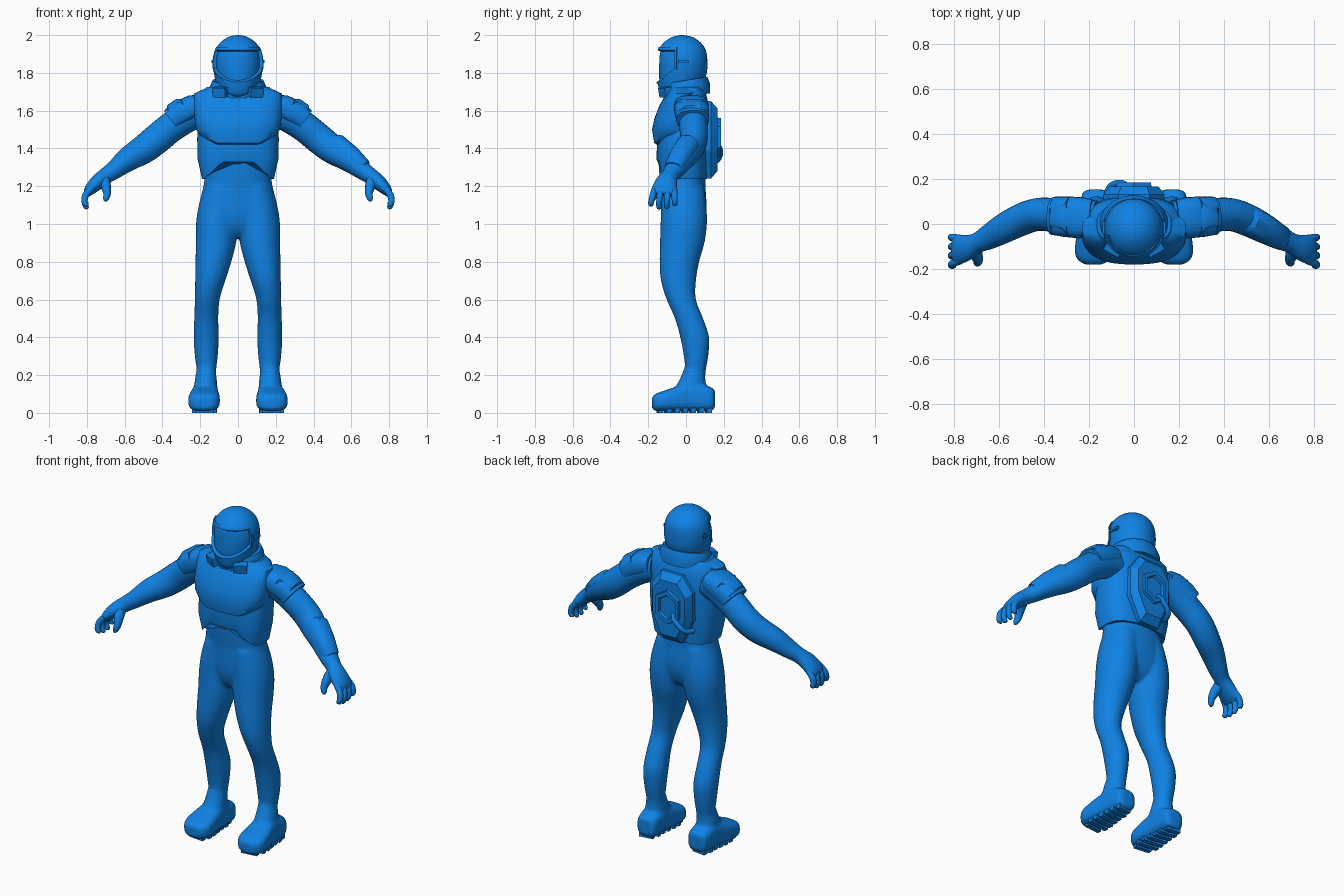
import bpy, bmesh, math
from mathutils import Vector, Matrix

blue = bpy.data.materials.new("suit_blue")
blue.diffuse_color = (0.005, 0.225, 0.78, 1)


def finish(name, bm, angle=35):
    bmesh.ops.recalc_face_normals(bm, faces=bm.faces[:])
    me = bpy.data.meshes.new(name)
    bm.to_mesh(me)
    bm.free()
    me.materials.append(blue)
    ob = bpy.data.objects.new(name, me)
    bpy.context.collection.objects.link(ob)
    bpy.ops.object.select_all(action='DESELECT')
    ob.select_set(True)
    bpy.context.view_layer.objects.active = ob
    bpy.ops.object.shade_smooth_by_angle(angle=math.radians(angle))
    return ob


def spline(keys, sub):
    """Catmull-Rom through rows of numbers."""
    if sub < 2:
        return [tuple(k) for k in keys]
    out = []
    for i in range(len(keys) - 1):
        a, b, c, d = (keys[max(i - 1, 0)], keys[i], keys[i + 1], keys[min(i + 2, len(keys) - 1)])
        for s in range(sub):
            t = s / sub
            out.append(tuple(0.5 * (2 * q + (r - p) * t + (2 * p - 5 * q + 4 * r - w) * t * t
                       + (3 * q - p - 3 * r + w) * t ** 3) for p, q, r, w in zip(a, b, c, d)))
    return out + [tuple(keys[-1])]


def tube(bm, keys, s=1, n=24, p=2, sub=4, normal=None, u=(0, 1, 0), warp=None):
    """Loft rows of (x, y, z, half width along u, other half width); s mirrors x."""
    rows = spline(keys, sub)
    pts = [Vector(r[:3]) for r in rows]
    rings = []
    for i, r in enumerate(rows):
        t = Vector(normal) if normal else (pts[min(i + 1, len(pts) - 1)] - pts[max(i - 1, 0)]).normalized()
        a = Vector(u)
        a = (a - t * a.dot(t)).normalized()
        b = t.cross(a)
        ring = []
        for k in range(n):
            c, d = math.cos(k * math.tau / n), math.sin(k * math.tau / n)
            c, d = (math.copysign(abs(e) ** (2 / p), e) for e in (c, d))
            q = pts[i] + a * c * r[3] + b * d * r[4]
            if warp:
                q = warp(q, i, len(rows))
            ring.append(bm.verts.new((q.x * s, q.y, q.z)))
        rings.append(ring)
    for r0, r1 in zip(rings, rings[1:]):
        for k in range(n):
            bm.faces.new((r0[k], r0[(k + 1) % n], r1[(k + 1) % n], r1[k]))
    bm.faces.new(rings[0])
    bm.faces.new(rings[-1])


def flat(bm, rows, **kw):
    """Loft of horizontal rings from rows of (z, y, half x, half y)."""
    tube(bm, [(0, y, z, a, b) for z, y, a, b in rows], normal=(0, 0, 1), u=(1, 0, 0), **kw)


def slab(bm, outline, steps, origin):
    """Stacked xz outline going backward: steps of (scale, y)."""
    rings = [[bm.verts.new((origin[0] + x * k, y, origin[1] + z * k)) for x, z in outline] for k, y in steps]
    n = len(outline)
    for r0, r1 in zip(rings, rings[1:]):
        for k in range(n):
            bm.faces.new((r0[k], r0[(k + 1) % n], r1[(k + 1) % n], r1[k]))
    bm.faces.new(rings[0])
    bm.faces.new(rings[-1])


def box(bm, loc, size, rz=0, rx=0):
    m = (Matrix.Translation(loc) @ Matrix.Rotation(rz, 4, 'Z') @ Matrix.Rotation(rx, 4, 'X')
         @ Matrix.Diagonal((*size, 1)))
    return bmesh.ops.create_cube(bm, size=1, matrix=m)['verts']


# Trousers and boots, fused into one smooth skin
bm = bmesh.new()
flat(bm, [(0.93, -0.015, 0.09, 0.06), (0.97, -0.013, 0.15, 0.095), (1.03, -0.012, 0.2, 0.115),
          (1.1, -0.012, 0.207, 0.121), (1.2, -0.016, 0.183, 0.119), (1.26, -0.018, 0.177, 0.123),
          (1.36, -0.02, 0.185, 0.128)], p=2.2, n=40)
for s in (1, -1):
    tube(bm, [(0.168, 0.05, 0.06, 0.05, 0.055), (0.167, 0.05, 0.2, 0.05, 0.053), (0.168, 0.053, 0.3, 0.061, 0.065),
              (0.168, 0.046, 0.4, 0.067, 0.077), (0.168, 0.016, 0.5, 0.064, 0.075),
              (0.163, -0.025, 0.6, 0.066, 0.078), (0.147, -0.04, 0.7, 0.08, 0.093),
              (0.13, -0.035, 0.8, 0.095, 0.105), (0.117, -0.02, 0.9, 0.107, 0.118),
              (0.111, -0.012, 1.0, 0.112, 0.123), (0.1, -0.012, 1.1, 0.108, 0.12),
              (0.085, -0.016, 1.2, 0.092, 0.112)], s=s, n=32, normal=(0, 0, 1), u=(1, 0, 0))
    tube(bm, [(0.17, 0.153, 0.075, 0.034, 0.045), (0.17, 0.138, 0.072, 0.06, 0.06), (0.172, 0.07, 0.083, 0.067, 0.074),
              (0.174, 0.0, 0.083, 0.071, 0.074), (0.178, -0.07, 0.071, 0.081, 0.062),
              (0.18, -0.13, 0.061, 0.083, 0.052), (0.18, -0.162, 0.055, 0.068, 0.045),
              (0.18, -0.18, 0.052, 0.04, 0.03)], s=s, n=40, p=3.2, normal=(0, 1, 0), u=(1, 0, 0))
    tube(bm, [(0.168, 0.048, 0.26, 0.046, 0.05), (0.17, 0.035, 0.18, 0.058, 0.068),
              (0.172, 0.015, 0.09, 0.066, 0.1)], s=s, normal=(0, 0, 1), u=(1, 0, 0))
trousers = finish("trousers_and_boots", bm, 60)
rm = trousers.modifiers.new("fuse", 'REMESH')
rm.mode, rm.voxel_size, rm.use_smooth_shade = 'VOXEL', 0.009, True
sm = trousers.modifiers.new("soften", 'SMOOTH')
sm.factor, sm.iterations = 0.5, 10

# Sole treads
bm = bmesh.new()
for s in (1, -1):
    for i in range(7):
        y = -0.138 + i * 0.043
        w = (0.1, 0.13, 0.128, 0.116, 0.106, 0.104, 0.085)[i]
        box(bm, (s * 0.177, y, 0.0135), (w, 0.027, 0.027), rz=s * 0.12)
finish("sole_treads", bm)

# Arms with hands
bm = bmesh.new()
for s in (1, -1):
    tube(bm, [(0.17, 0.03, 1.60, 0.075, 0.08), (0.25, 0.035, 1.58, 0.078, 0.085), (0.35, 0.04, 1.515, 0.076, 0.08),
              (0.43, 0.042, 1.45, 0.073, 0.08), (0.50, 0.02, 1.395, 0.071, 0.076), (0.58, -0.02, 1.345, 0.066, 0.065),
              (0.65, -0.06, 1.29, 0.055, 0.05), (0.70, -0.085, 1.255, 0.045, 0.043),
              (0.745, -0.105, 1.22, 0.058, 0.04), (0.785, -0.115, 1.18, 0.066, 0.03),
              (0.80, -0.118, 1.155, 0.055, 0.017)], s=s, n=28)
    for i in range(4):
        y0, y1 = -0.165 + 0.034 * i, -0.185 + 0.042 * i
        end = (1.092, 1.078, 1.08, 1.098)[i]
        tube(bm, [(0.775, y0, 1.19, 0.016, 0.017), (0.806, (y0 + y1) / 2, 1.155, 0.017, 0.018),
                  (0.812, y1, 1.115, 0.015, 0.016), (0.802, y1, end + 0.008, 0.013, 0.013),
                  (0.80, y1, end, 0.005, 0.005)], s=s, n=12, sub=3)
    tube(bm, [(0.71, -0.1, 1.24, 0.03, 0.034), (0.7, -0.14, 1.2, 0.027, 0.03),
              (0.693, -0.164, 1.16, 0.02, 0.022), (0.7, -0.175, 1.132, 0.015, 0.015),
              (0.704, -0.177, 1.12, 0.006, 0.006)], s=s, n=12, sub=3, u=(1, 0, 0))
finish("arms_and_hands", bm, 60)

# Forearm panel, on one side only
bm = bmesh.new()
tube(bm, [(0.505, 0.018, 1.405, 0.062, 0.065), (0.515, 0.013, 1.404, 0.066, 0.075), (0.59, -0.027, 1.352, 0.062, 0.066),
          (0.655, -0.062, 1.298, 0.053, 0.053), (0.665, -0.066, 1.29, 0.045, 0.045)], n=20, p=2.4, sub=1)
finish("forearm_panel", bm)

# Shoulder guards with a raised band
bm = bmesh.new()
for s in (1, -1):
    tube(bm, [(0.19, 0.025, 1.625, 0.085, 0.06), (0.24, 0.028, 1.618, 0.092, 0.066), (0.31, 0.033, 1.584, 0.09, 0.068),
              (0.352, 0.036, 1.552, 0.086, 0.062)], s=s, n=24, p=2.7, sub=1)
    tube(bm, [(0.275, 0.03, 1.605, 0.088, 0.064), (0.285, 0.03, 1.6, 0.06, 0.075),
              (0.335, 0.035, 1.566, 0.058, 0.074), (0.345, 0.035, 1.56, 0.08, 0.06)], s=s, n=20, p=4, sub=1)
finish("shoulder_guards", bm)


# Vest with an arched front hem
def hem(q, i, n):
    if i == 0 and q.y < -0.03:
        q.z += 0.09 * min(1, max(0, (0.18 - abs(q.x)) / 0.095))
    return q


bm = bmesh.new()
flat(bm, [(1.237, -0.02, 0.19, 0.13), (1.345, -0.021, 0.214, 0.136), (1.45, -0.015, 0.216, 0.137),
          (1.55, -0.01, 0.212, 0.135), (1.64, -0.004, 0.212, 0.122), (1.695, 0.0, 0.2, 0.105),
          (1.725, 0.0, 0.165, 0.085)], sub=1, n=64, p=2.7, warp=hem)
finish("vest", bm)


# Chest plate, lower edge rising to the sides
def rise(q, i, n):
    if i < 2:
        q.z += 0.5 * max(0, abs(q.x) - 0.11)
    return q


bm = bmesh.new()
flat(bm, [(1.418, -0.055, 0.19, 0.095), (1.428, -0.06, 0.207, 0.108), (1.50, -0.06, 0.222, 0.12),
          (1.56, -0.055, 0.23, 0.112), (1.63, -0.04, 0.234, 0.1), (1.69, -0.02, 0.232, 0.084),
          (1.72, -0.01, 0.17, 0.072)], sub=1, n=64, p=2.5, warp=rise)
finish("chest_plate", bm, 40)

# Neck
bm = bmesh.new()
flat(bm, [(1.62, -0.01, 0.12, 0.10), (1.76, -0.015, 0.105, 0.105)], sub=1, n=32)
finish("neck", bm)

# Tilted open collar
bm = bmesh.new()
section = [(1.12, -0.055), (1.13, 0.0), (1.0, 0.045), (0.88, 0.045), (0.88, -0.055)]
rings = []
for k in range(41):
    a = math.radians(-62 + 304 * k / 40)
    ring = []
    for f, h in section:
        y = 0.115 * f * math.sin(a) - 0.002
        ring.append(bm.verts.new((0.135 * f * math.cos(a), y, 1.72 + h * 0.9 + 0.17 * y)))
    rings.append(ring)
for r0, r1 in zip(rings, rings[1:]):
    for k in range(5):
        bm.faces.new((r0[k], r0[(k + 1) % 5], r1[(k + 1) % 5], r1[k]))
bm.faces.new(rings[0])
bm.faces.new(rings[-1])
for s in (1, -1):
    box(bm, (s * 0.09, -0.105, 1.70), (0.075, 0.05, 0.05), rz=s * 0.5, rx=0.2)
finish("collar", bm)

# Throat button below the collar
bm = bmesh.new()
slab(bm, [(0.06 * math.cos(k * math.tau / 24), 0.04 * math.sin(k * math.tau / 24)) for k in range(24)],
     [(1, -0.06), (1, -0.112), (0.8, -0.118)], (0, 1.69))
finish("throat_button", bm)

# Helmet: the visor opening gets a raised rim, then a sunken pane
bm = bmesh.new()
flat(bm, [(1.675, -0.075, 0.04, 0.045), (1.69, -0.06, 0.075, 0.075), (1.73, -0.035, 0.108, 0.112),
          (1.79, -0.023, 0.126, 0.131), (1.86, -0.02, 0.132, 0.133), (1.92, -0.02, 0.12, 0.125),
          (1.96, -0.02, 0.094, 0.098), (1.988, -0.02, 0.055, 0.058), (1.998, -0.02, 0.022, 0.022),
          (2.0, -0.02, 0.004, 0.004)], n=48)
low = Vector((0, -0.75, 1)).normalized()
centre = Vector((0, -0.02, 1.84))
for margin, shift in ((0.012, 0.006), (0, -0.018)):
    planes = [(Vector((0, 0, 1.922 + margin)), Vector((0, 0, -1))),
              (Vector((0, -0.06 + margin, 0)), Vector((0, -1, 0))),
              (Vector((0, -0.15, 1.755 - margin)), low)]
    for co, no in planes:
        bmesh.ops.bisect_plane(bm, geom=bm.verts[:] + bm.edges[:] + bm.faces[:], plane_co=co, plane_no=no)
    pane = [f for f in bm.faces if all((f.calc_center_median() - co).dot(no) > 1e-4 for co, no in planes)]
    new = bmesh.ops.extrude_face_region(bm, geom=pane)['geom']
    bmesh.ops.delete(bm, geom=pane, context='FACES_ONLY')
    for v in new:
        if isinstance(v, bmesh.types.BMVert):
            v.co += (v.co - centre).normalized() * shift
finish("helmet_and_visor", bm)

# Visor hinges
bm = bmesh.new()
for s in (1, -1):
    vs = box(bm, (s * 0.125, -0.015, 1.86), (0.03, 0.075, 0.032))
    bmesh.ops.bevel(bm, geom=list({e for v in vs for e in v.link_edges}), offset=0.009, segments=2, affect='EDGES')
finish("visor_hinges", bm)

# Backpack: long octagon with a framed hexagon
bm = bmesh.new()
octagon = [(0.07, 0.2), (0.135, 0.11), (0.135, -0.06), (0.065, -0.21),
           (-0.065, -0.21), (-0.135, -0.06), (-0.135, 0.11), (-0.07, 0.2)]
slab(bm, octagon, [(1.0, 0.06), (1.0, 0.132), (0.8, 0.168)], (0, 1.45))
hexagon = [(0, 0.1), (0.075, 0.055), (0.075, -0.055), (0, -0.1), (-0.075, -0.055), (-0.075, 0.055)]
slab(bm, hexagon, [(1.08, 0.15), (1.0, 0.184), (0.74, 0.184), (0.68, 0.17)], (0, 1.46))
finish("backpack", bm, 25)

# Backpack hose
bm = bmesh.new()
tube(bm, [(-0.03, 0.16, 1.42, 0.015, 0.015), (-0.045, 0.178, 1.40, 0.015, 0.015), (-0.08, 0.18, 1.365, 0.015, 0.015),
          (-0.11, 0.16, 1.335, 0.015, 0.015), (-0.125, 0.11, 1.325, 0.015, 0.015)], n=12, u=(0, 0, 1))
finish("backpack_hose", bm, 60)
